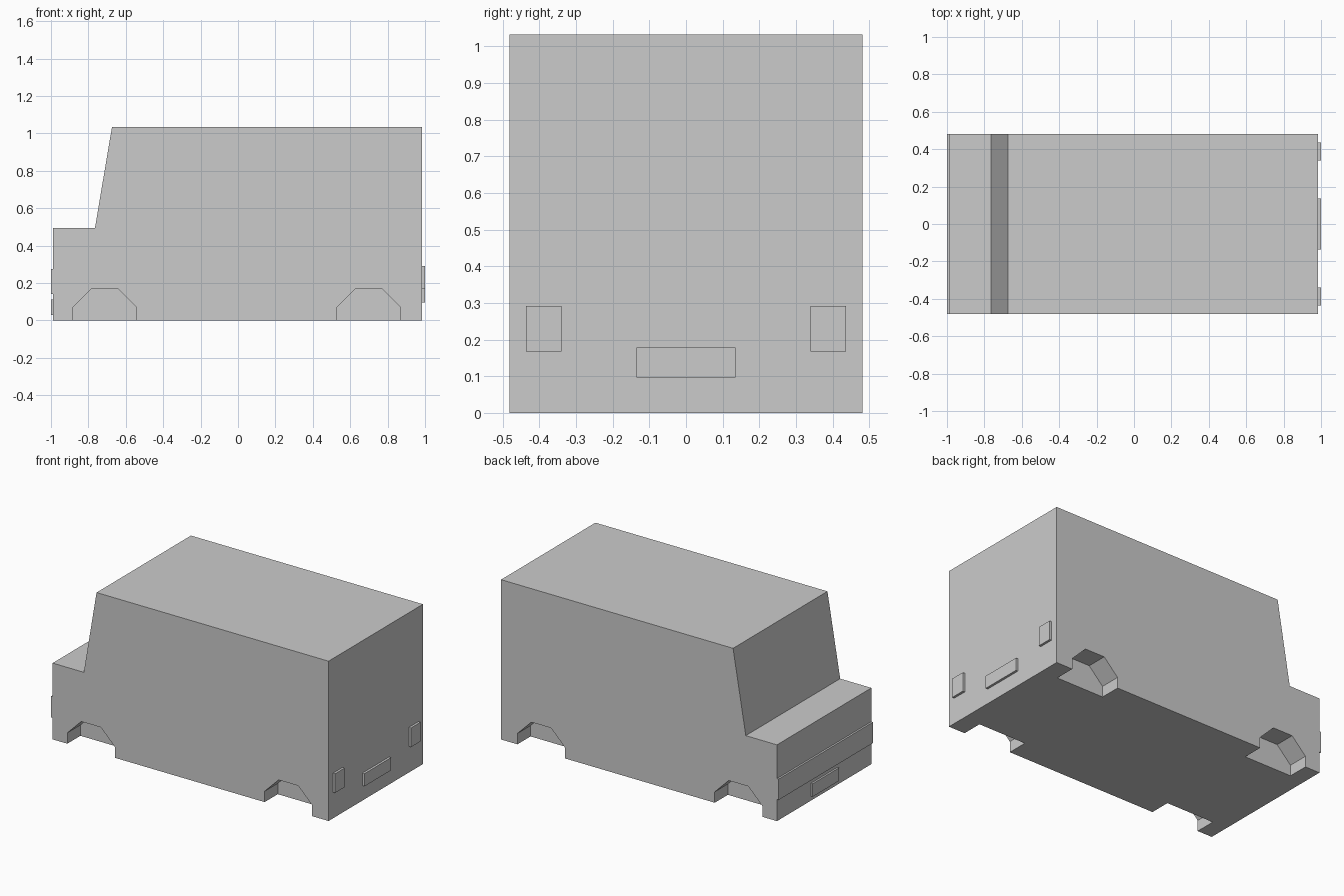
import bpy, bmesh

if "Cube" in bpy.data.objects:
    bpy.data.objects.remove(bpy.data.objects["Cube"])


def extrude_profile(name, profile, y0, y1):
    """Solid from an x/z outline extruded along y."""
    bm = bmesh.new()
    face = bm.faces.new([bm.verts.new((x, y0, z)) for x, z in profile])
    out = bmesh.ops.extrude_face_region(bm, geom=[face])
    moved = [g for g in out["geom"] if isinstance(g, bmesh.types.BMVert)]
    bmesh.ops.translate(bm, vec=(0, y1 - y0, 0), verts=moved)
    bmesh.ops.recalc_face_normals(bm, faces=bm.faces)
    mesh = bpy.data.meshes.new(name)
    bm.to_mesh(mesh)
    bm.free()
    obj = bpy.data.objects.new(name, mesh)
    bpy.context.collection.objects.link(obj)
    return obj


def box(name, x0, x1, y0, y1, z0, z1):
    return extrude_profile(name, [(x0, z0), (x1, z0), (x1, z1), (x0, z1)], y0, y1)


HALF_W = 0.482
NOSE, TAIL = -0.988, 0.985

# Van body: hood, sloped windscreen, tall cargo box
body = extrude_profile("van_body", [
    (NOSE, 0), (TAIL, 0), (TAIL, 1.033), (-0.674, 1.033),
    (-0.765, 0.493), (NOSE, 0.493)], -HALF_W, HALF_W)

# Octagonal wheel wells cut into both sides
R, H, DEPTH = 0.17, 0.07, 0.134
for cx in (-0.713, 0.698):
    for side in (-1, 1):
        arch = [(cx - R, -0.1), (cx + R, -0.1), (cx + R, H), (cx + H, R),
                (cx - H, R), (cx - R, H)]
        cutter = extrude_profile("wheel_well_cutter", arch,
                                 side * (HALF_W - DEPTH), side * (HALF_W + 0.1))
        cutter.hide_render = True
        mod = body.modifiers.new("wheel_well", 'BOOLEAN')
        mod.operation = 'DIFFERENCE'
        mod.solver = 'EXACT'
        mod.object = cutter
        bpy.context.view_layer.objects.active = body
        bpy.ops.object.modifier_apply(modifier=mod.name)
        bpy.data.objects.remove(cutter)

# Front bumper band and number plate
box("front_bumper", -1.0, NOSE, -HALF_W, HALF_W, 0.14, 0.275)
box("front_plate", -1.0, NOSE, -0.135, 0.135, 0.028, 0.112)

# Rear plate and tail lights
box("rear_plate", TAIL, 1.0, -0.135, 0.135, 0.096, 0.178)
for side, label in ((-1, "right"), (1, "left")):
    ys = sorted((side * 0.34, side * 0.436))
    box("tail_light_" + label, TAIL, 1.0, ys[0], ys[1], 0.168, 0.292)
